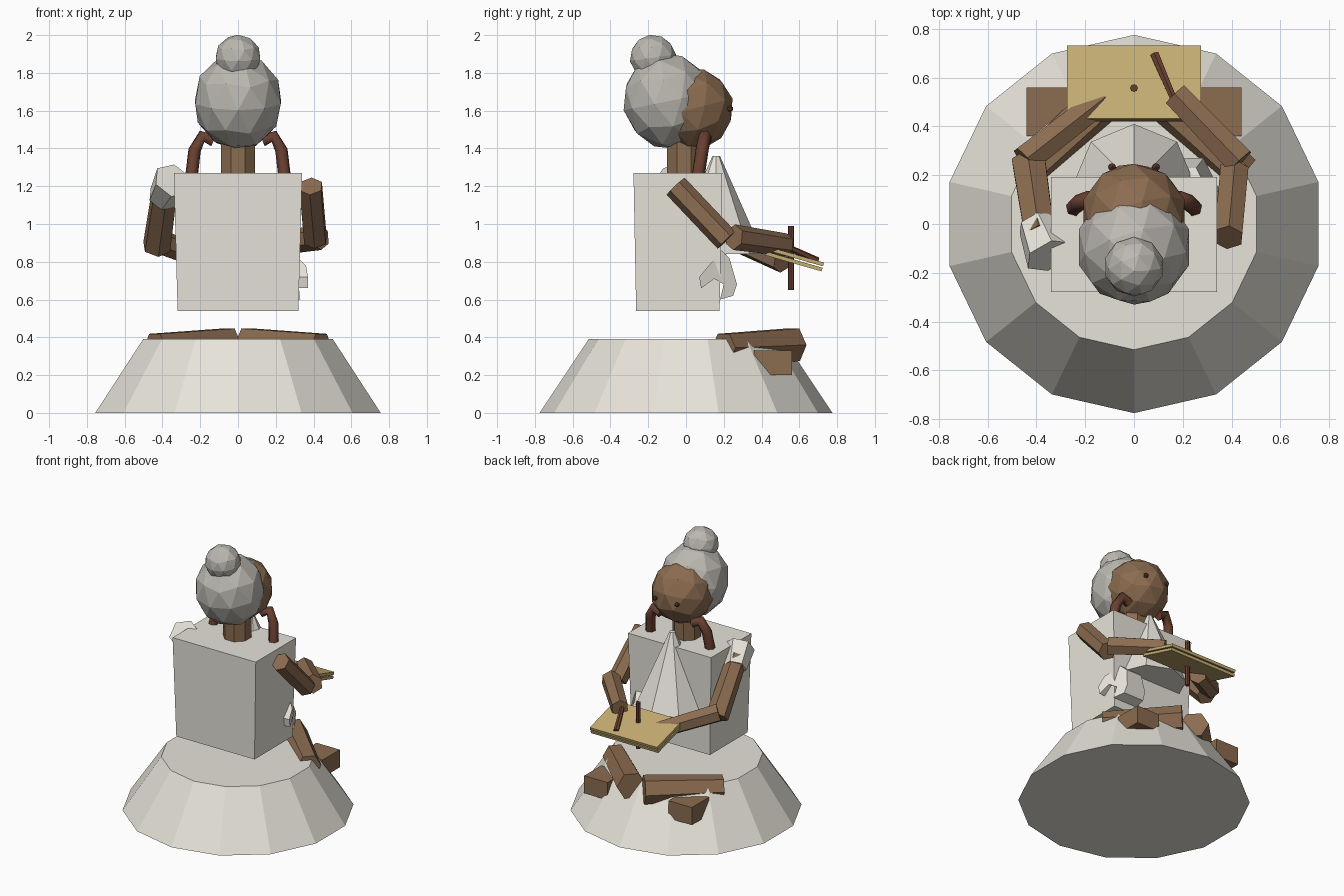
import bpy, bmesh, math
from mathutils import Vector, Matrix

if "Cube" in bpy.data.objects:
    bpy.data.objects.remove(bpy.data.objects["Cube"])


def material(name, rgb):
    m = bpy.data.materials.new(name)
    m.diffuse_color = (*rgb, 1)
    m.use_nodes = True
    m.node_tree.nodes["Principled BSDF"].inputs["Base Color"].default_value = m.diffuse_color
    return m


CREAM = material("cream_cloth", (0.80, 0.77, 0.70))
SKIN = material("brown", (0.26, 0.15, 0.08))
DARK = material("dark_brown", (0.14, 0.05, 0.03))
WOOD = material("tan_wood", (0.56, 0.42, 0.17))
HAIR = material("grey_hair", (0.50, 0.48, 0.44))


def finish(name, bm, mat, matrix=Matrix()):
    bmesh.ops.recalc_face_normals(bm, faces=bm.faces)
    me = bpy.data.meshes.new(name)
    bm.to_mesh(me)
    bm.free()
    me.materials.append(mat)
    ob = bpy.data.objects.new(name, me)
    ob.matrix_world = matrix
    bpy.context.collection.objects.link(ob)
    return ob


def rod(name, p, q, r1, r2, sides, mat, spin=0.0, caps=True):
    """Straight tapered prism from p to q."""
    p, q = Vector(p), Vector(q)
    bm = bmesh.new()
    bmesh.ops.create_cone(bm, cap_ends=caps, segments=sides, radius1=r1, radius2=r2,
                          depth=(q - p).length, matrix=Matrix.Rotation(spin, 4, 'Z'))
    rot = (q - p).to_track_quat('Z', 'Y').to_matrix().to_4x4()
    return finish(name, bm, mat, Matrix.Translation((p + q) / 2) @ rot)


def ball(name, c, size, mat, tilt=0.0, sub=2):
    bm = bmesh.new()
    bmesh.ops.create_icosphere(bm, subdivisions=sub, radius=1)
    return finish(name, bm, mat, Matrix.Translation(c) @ Matrix.Rotation(tilt, 4, 'X')
                  @ Matrix.Diagonal((*size, 1)))


def box(name, c, size, mat, tilt=0.0, bottom=1.0):
    bm = bmesh.new()
    bmesh.ops.create_cube(bm, size=1)
    for v in bm.verts:
        k = bottom if v.co.z < 0 else 1
        v.co = Vector((v.co.x * size[0] * k, v.co.y * size[1] * k, v.co.z * size[2]))
    return finish(name, bm, mat, Matrix.Translation(c) @ Matrix.Rotation(tilt, 4, 'X'))


# Skirt base and tapered torso
base = rod("skirt_base", (0, 0, 0), (0, 0, 0.39), 0.775, 0.515, 14, CREAM)
box("torso", (0, -0.043, 0.905), (0.68, 0.47, 0.73), CREAM, bottom=0.94)

# Pleated bib
rod("bib", (0, 0.16, 0.84), (0, 0.16, 1.36), 0.25, 0.02, 8, CREAM)

# Neck, head, hair and bun
rod("neck", (0, -0.01, 1.2), (0, -0.01, 1.46), 0.097, 0.097, 8, SKIN, math.pi / 8)
ball("head", (0, 0.035, 1.61), (0.218, 0.218, 0.22), SKIN, 0.25)
ball("hair", (0, -0.095, 1.65), (0.238, 0.24, 0.258), HAIR, 0.2)
ball("hair_bun", (0, -0.175, 1.88), (0.123, 0.123, 0.123), HAIR, 0.15)

# Mirrored eyes, braids, crossed legs and feet
braid_path = [(0.13, 0.10, 1.44), (0.19, 0.10, 1.465), (0.23, 0.085, 1.39), (0.25, 0.06, 1.22)]
for side, s in (("left", -1), ("right", 1)):
    ball(side + "_eye", (s * 0.09, 0.233, 1.61), (0.018, 0.018, 0.018), DARK, sub=1)
    cu = bpy.data.curves.new(side + "_braid", 'CURVE')
    cu.dimensions = '3D'
    cu.bevel_depth = 0.035
    cu.bevel_resolution = 1
    cu.use_fill_caps = True
    sp = cu.splines.new('POLY')
    sp.points.add(len(braid_path) - 1)
    for pt, (x, y, z) in zip(sp.points, braid_path):
        pt.co = (s * x, y, z, 1)
    cu.materials.append(DARK)
    bpy.context.collection.objects.link(bpy.data.objects.new(side + "_braid", cu))
    rod(side + "_leg", (s * 0.44, 0.20, 0.345), (s * 0.05, 0.565, 0.36),
        0.085, 0.10, 6, SKIN, math.pi / 6)
    box(side + "_foot", (s * 0.345, 0.46, 0.265), (0.19, 0.2, 0.13), SKIN)

# Arms
rod("right_upper_arm", (0.385, -0.055, 1.2), (0.41, 0.215, 0.915), 0.066, 0.066, 6, SKIN)
rod("right_forearm", (0.435, 0.255, 0.93), (0.17, 0.53, 0.89), 0.068, 0.06, 6, SKIN)
rod("left_upper_arm", (-0.385, -0.055, 1.2), (-0.43, 0.25, 0.88), 0.07, 0.078, 6, SKIN)
rod("left_forearm", (-0.45, 0.26, 0.92), (-0.13, 0.51, 0.80), 0.066, 0.06, 6, SKIN)

# Shoulder cuff
cuff = rod("left_cuff", (-0.345, -0.13, 1.23), (-0.40, 0.0, 1.14), 0.105, 0.08, 6, CREAM, 0.3)

# Loose curled cloth beside the torso
profile = [(0.08, 0.66), (0.07, 0.72), (0.12, 0.78), (0.19, 0.86), (0.23, 0.82),
           (0.27, 0.68), (0.25, 0.62), (0.18, 0.60), (0.20, 0.68), (0.15, 0.71)]
bm = bmesh.new()
face = bm.faces.new([bm.verts.new((0.13, y, z)) for y, z in profile])
ext = bmesh.ops.extrude_face_region(bm, geom=[face])
for v in ext["geom"]:
    if isinstance(v, bmesh.types.BMVert):
        v.co.x = 0.40 - 0.5 * max(0, v.co.y - 0.1)
        if v.co.z > 0.79:
            v.co.x -= 0.05
        v.co.x -= 0.03
finish("curled_cuff", bm, CREAM)

# Tray made of two thin boards, with a stick and a stylus
tilt = -math.radians(16)
up = Vector((0, -math.sin(tilt), math.cos(tilt)))
mid = Vector((0, 0.575, 0.815))
box("tray_top", mid + up * 0.014, (0.55, 0.31, 0.02), WOOD, tilt)
box("tray_bottom", mid - up * 0.014, (0.55, 0.31, 0.02), WOOD, tilt)
rod("upright_stick", (0, 0.557, 0.65), (0, 0.557, 0.99), 0.016, 0.016, 8, DARK)
rod("stylus", (0.085, 0.695, 0.805), (0.18, 0.47, 0.91), 0.02, 0.014, 6, DARK)
